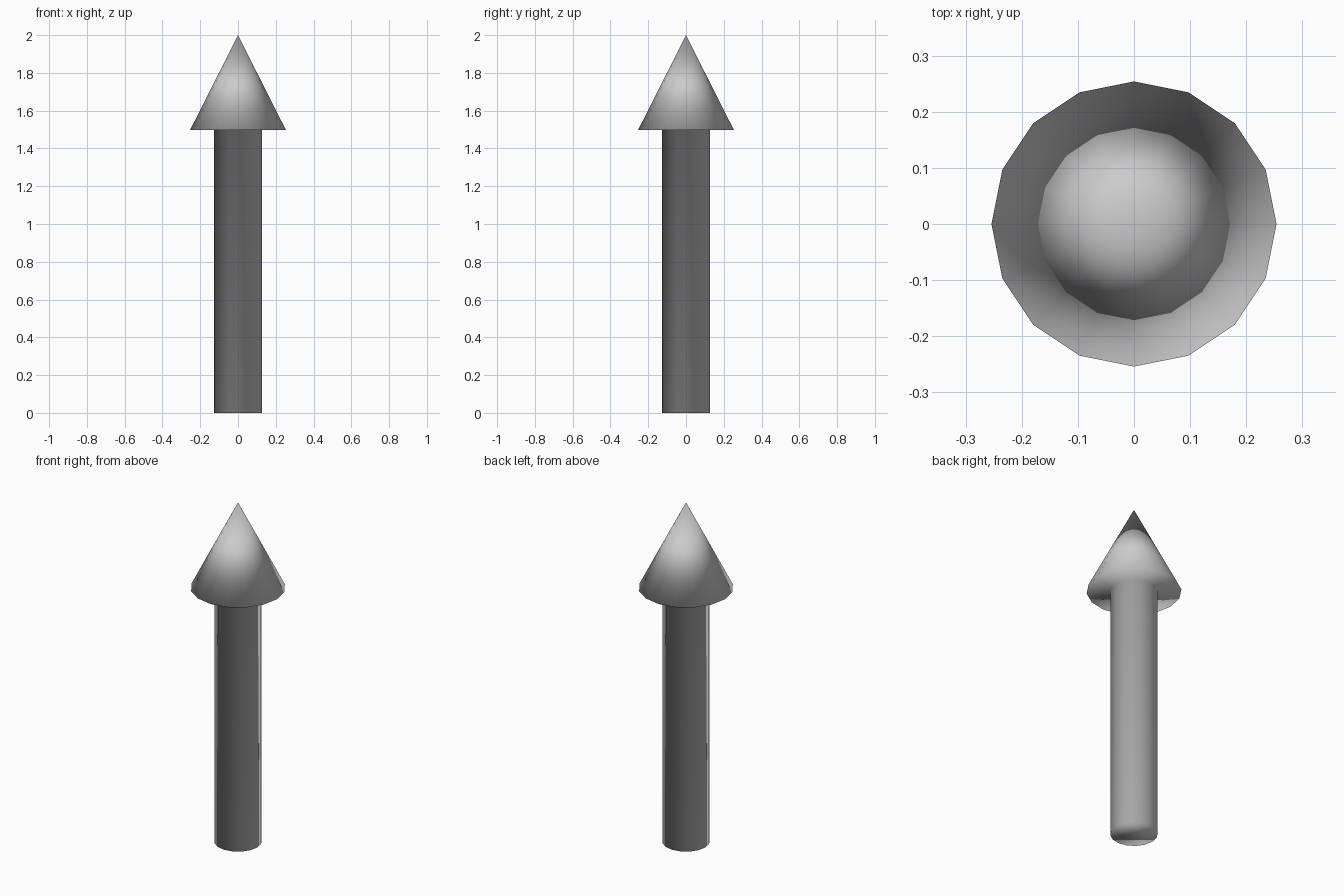
import bpy, bmesh
from math import cos, sin, tau

if "Cube" in bpy.data.objects:
    bpy.data.objects.remove(bpy.data.objects["Cube"])

SIDES = 16
SHAFT_R, HEAD_R = 0.127, 0.254
HEAD_Z, TIP_Z = 1.497, 2.0

bm = bmesh.new()


def ring(radius, z):
    return [bm.verts.new((radius * cos(tau * i / SIDES),
                          radius * sin(tau * i / SIDES), z))
            for i in range(SIDES)]


# Rings: shaft bottom, shaft top, outer edge of the head
rings = [ring(SHAFT_R, 0), ring(SHAFT_R, HEAD_Z), ring(HEAD_R, HEAD_Z)]

# Shaft wall and the flat underside of the head
for low, high in zip(rings, rings[1:]):
    for i in range(SIDES):
        j = (i + 1) % SIDES
        bm.faces.new((low[i], low[j], high[j], high[i]))

# Bottom cap
bm.faces.new(rings[0][::-1])

# Pointed head
tip = bm.verts.new((0, 0, TIP_Z))
for i in range(SIDES):
    bm.faces.new((rings[2][i], rings[2][(i + 1) % SIDES], tip))

# Smooth everywhere, including across the rims
bmesh.ops.recalc_face_normals(bm, faces=bm.faces[:])
for face in bm.faces:
    face.smooth = True

mesh = bpy.data.meshes.new("arrow")
bm.to_mesh(mesh)
bm.free()
arrow = bpy.data.objects.new("arrow", mesh)
bpy.context.collection.objects.link(arrow)
